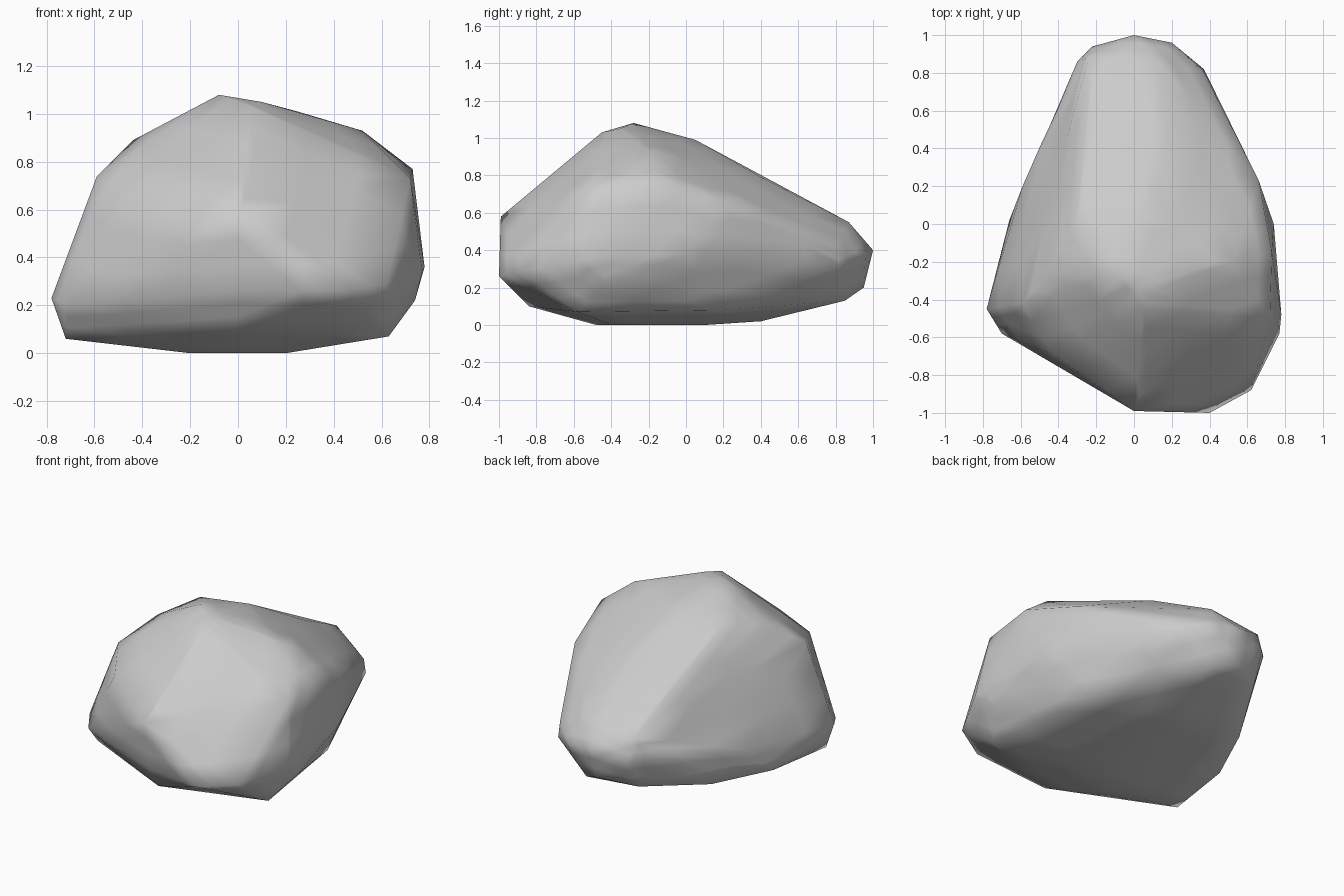
import bpy
import bmesh
from mathutils import Vector

if "Cube" in bpy.data.objects:
    bpy.data.objects.remove(bpy.data.objects["Cube"], do_unlink=True)


def make_material(name, level):
    """One flat grey material."""
    colour = (level, level, level, 1.0)
    material = bpy.data.materials.new(name)
    material.use_nodes = True
    material.diffuse_color = colour
    shader = material.node_tree.nodes["Principled BSDF"]
    shader.inputs["Base Color"].default_value = colour
    shader.inputs["Roughness"].default_value = 0.9
    return material


# Peak and the blunt edge between the front slope and the back slab
crown = [(-.08, -.28, 1.08), (.1, -.35, 1.05), (.25, -.2, 1.01), (.52, -.2, .93),
         (.05, .05, .99), (.05, -.45, 1.03), (-.3, .03, .95), (-.44, -.22, .89)]

# Long back slab running down to the tail
slab = [(-.22, .4, .78), (.2, .4, .79), (.66, .23, .65),
        (-.24, .88, .5), (.12, .87, .55), (.37, .8, .42)]

# Upper corners of the side walls and front face
shoulder = [(.73, -.15, .77), (.72, -.5, .73), (-.59, -.42, .74), (.08, -.75, .78),
            (0, -.99, .58), (-.43, -.69, .66)]

# Widest ring around the boulder
girdle = [(-.78, -.45, .23), (-.7, -.58, .2), (-.59, .2, .25), (-.3, .86, .38), (-.22, .94, .35),
          (0, 1, .4), (.2, .96, .38), (.37, .82, .32), (.64, .27, .4), (.74, 0, .38),
          (.78, -.48, .36), (.77, -.58, .34), (.62, -.88, .29), (.4, -1, .26), (0, -.95, .26)]

# Shallow underside
underside = [(-.72, -.45, .06), (0, -.84, .1), (.63, -.58, .07), (.74, -.42, .22),
             (-.2, -.48, 0), (.2, -.4, 0), (.1, .1, 0), (.05, .4, .02),
             (-.66, .02, .07), (-.48, .42, .08), (.52, .2, .08),
             (-.24, .84, .16), (.14, .85, .13), (0, .95, .2)]


def make_boulder(name, rings, material):
    """Wrap the rings in one skin and press a few worn hollows into it."""
    bm = bmesh.new()
    for ring in rings:
        for point in ring:
            bm.verts.new(point)
    hull = bmesh.ops.convex_hull(bm, input=bm.verts[:])
    loose = {item for item in hull["geom_interior"] + hull["geom_unused"]
             if isinstance(item, bmesh.types.BMVert)}
    bmesh.ops.delete(bm, geom=list(loose), context="VERTS")
    bmesh.ops.subdivide_edges(bm, edges=bm.edges[:], cuts=2, use_grid_fill=True)

    # Chipped hollow beside the tail ridge
    chip = Vector((-.33, .64, .5))
    for vert in bm.verts:
        reach = (vert.co - chip).length
        if reach < 0.2:
            vert.co.x += 0.06 * (1 - reach / 0.2)

    bmesh.ops.recalc_face_normals(bm, faces=bm.faces[:])
    mesh = bpy.data.meshes.new(name)
    bm.to_mesh(mesh)
    bm.free()
    mesh.materials.append(material)
    mesh.polygons.foreach_set("use_smooth", [True] * len(mesh.polygons))
    boulder = bpy.data.objects.new(name, mesh)
    bpy.context.collection.objects.link(boulder)
    return boulder


stone = make_material("stone grey", 0.6)
make_boulder("boulder", [crown, slab, shoulder, girdle, underside], stone)
